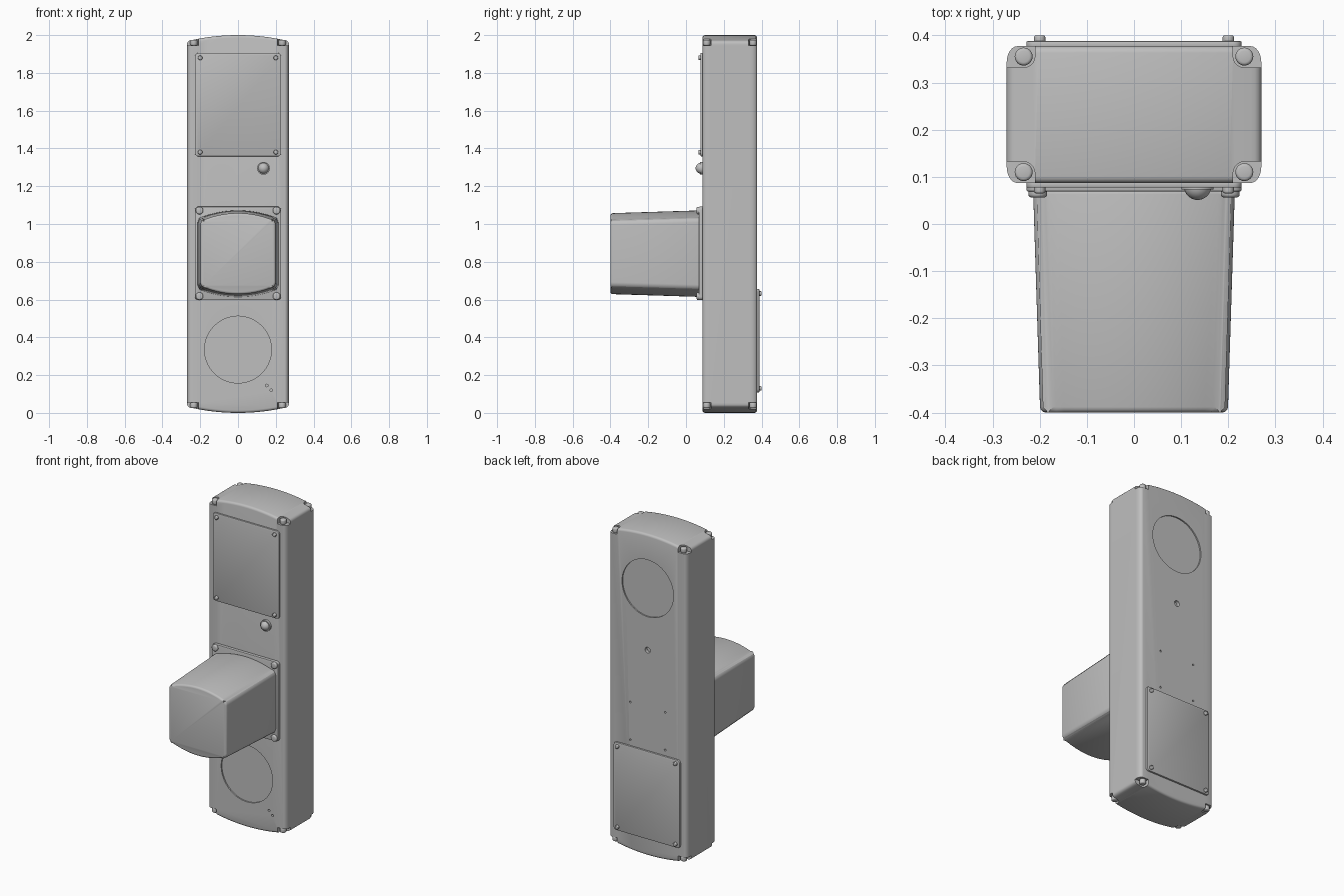
import bpy, bmesh, math
from mathutils import Matrix, Vector

if "Cube" in bpy.data.objects:
    bpy.data.objects.remove(bpy.data.objects["Cube"])

GREY = (0.52, 0.52, 0.52, 1)
grey = bpy.data.materials.new("plain grey")
grey.use_nodes = True
grey.diffuse_color = GREY
grey.node_tree.nodes["Principled BSDF"].inputs["Base Color"].default_value = GREY

FRONT, BACK = 0.087, 0.377
TURN = {"x": Matrix.Rotation(math.pi / 2, 4, "Y"),
        "y": Matrix.Rotation(math.pi / 2, 4, "X"),
        "z": Matrix.Identity(4)}


def finish(bm, name, rim=0, segments=3):
    """Turn a bmesh into a shaded object, rounding its sharp edges."""
    bmesh.ops.recalc_face_normals(bm, faces=bm.faces[:])
    mesh = bpy.data.meshes.new(name)
    bm.to_mesh(mesh)
    bm.free()
    mesh.materials.append(grey)
    obj = bpy.data.objects.new(name, mesh)
    bpy.context.collection.objects.link(obj)
    if rim:
        mod = obj.modifiers.new("rim", "BEVEL")
        mod.width, mod.segments = rim, segments
        mod.limit_method, mod.angle_limit = "ANGLE", math.radians(40)
        mod.use_clamp_overlap = False
        apply(obj, mod)
    return obj


def select(obj):
    bpy.ops.object.select_all(action="DESELECT")
    obj.select_set(True)
    bpy.context.view_layer.objects.active = obj


def apply(obj, mod):
    select(obj)
    bpy.ops.object.modifier_apply(modifier=mod.name)


def smooth(obj):
    select(obj)
    bpy.ops.object.shade_smooth_by_angle(angle=math.radians(32))


def add_cylinder(bm, centre, radius, depth, axis="y", sides=24):
    bmesh.ops.create_cone(bm, cap_ends=True, segments=sides, radius1=radius,
                          radius2=radius, depth=depth,
                          matrix=Matrix.Translation(centre) @ TURN[axis])


def add_box(bm, centre, size, axis, radius):
    """Box whose edges along one axis are rounded."""
    made = bmesh.ops.create_cube(bm, size=1, matrix=Matrix.Translation(centre)
                                 @ Matrix.Diagonal((*size, 1)))
    edges = {e for v in made["verts"] for e in v.link_edges
             if abs((e.verts[0].co - e.verts[1].co)[axis]) > 1e-5}
    bmesh.ops.bevel(bm, geom=list(edges), offset=radius, segments=5,
                    profile=0.5, affect="EDGES")


def barrel(name, mid_z, sections, edge_axis, radius, rim, steps=24):
    """Loft between sections (y, half width, half height at middle, at side)."""
    bm = bmesh.new()
    rings, corners = [], set()
    for y, wide, mid, side in sections:
        ring = []
        for sign in (1, -1):
            for i in range(steps + 1):
                t = sign * (1 - 2 * i / steps)
                v = bm.verts.new((wide * t, y, mid_z + sign * (mid - (mid - side) * t * t)))
                ring.append(v)
                if i in (0, steps):
                    corners.add(v)
        rings.append(ring)
        bm.faces.new(ring)
    a, b = rings
    for i in range(len(a)):
        j = (i + 1) % len(a)
        bm.faces.new((a[i], a[j], b[j], b[i]))
    bmesh.ops.recalc_face_normals(bm, faces=bm.faces[:])
    picked = []
    for e in bm.edges:
        d = e.verts[0].co - e.verts[1].co
        longest = max(range(3), key=lambda k: abs(d[k]))
        if all(v in corners for v in e.verts) and longest == edge_axis:
            picked.append(e)
    bmesh.ops.bevel(bm, geom=picked, offset=radius, segments=6,
                    profile=0.5, affect="EDGES")
    return finish(bm, name, rim)


def plate(name, y0, y1, z0, z1):
    bm = bmesh.new()
    add_box(bm, (0, (y0 + y1) / 2, (z0 + z1) / 2), (0.456, y1 - y0, z1 - z0), 1, 0.018)
    smooth(finish(bm, name, 0.003, 2))


def screw(name, centre, radius, depth, axis="y"):
    bm = bmesh.new()
    add_cylinder(bm, centre, radius, depth, axis)
    smooth(finish(bm, name, min(radius, depth) * 0.35))


# Housing with arched ends
housing = barrel("housing", 1.0, [(FRONT, 0.27, 1.0, 0.968), (BACK, 0.27, 1.0, 0.968)],
                 2, 0.035, 0.014)

# Corner pockets, round recesses and small holes cut from the housing
bm = bmesh.new()
for x in (-1, 1):
    for y in (0.087, 0.377):
        for z in (-1, 1):
            out = 1 if y > 0.2 else -1
            add_box(bm, (x * 0.26, y + out * 0.005, 1 + z * 0.995), (0.1, 0.1, 0.1), 2, 0.024)
add_cylinder(bm, (0, FRONT, 0.335), 0.177, 0.016, sides=64)
add_cylinder(bm, (0, BACK, 1.665), 0.177, 0.016, sides=64)
add_cylinder(bm, (0, BACK, 1.28), 0.018, 0.04)
for x, z in ((0.152, 0.145), (0.176, 0.12)):
    add_cylinder(bm, (x, FRONT, z), 0.007, 0.04, sides=12)
for x in (-0.12, 0.12):
    for z in (0.69, 0.925):
        add_cylinder(bm, (x, BACK, z), 0.006, 0.04, sides=12)
cutter = finish(bm, "housing_cutter")
cutter.hide_render = True
cut = housing.modifiers.new("cut", "BOOLEAN")
cut.object, cut.operation, cut.solver = cutter, "DIFFERENCE", "EXACT"
apply(housing, cut)
bpy.data.objects.remove(cutter)
smooth(housing)

# Rounded ears and screws in the corner pockets
for x, side in ((-0.234, "right"), (0.234, "left")):
    for y, face in ((0.11, "front"), (0.355, "back")):
        for z, end in ((0.04, "bottom"), (1.96, "top")):
            screw(f"corner_screw_{face}_{side}_{end}", (x, y, z), 0.019, 0.03, "z")

# Cover plates with their screws
plate("front_cover_plate", 0.077, FRONT + 0.004, 1.358, 1.905)
plate("back_cover_plate", BACK - 0.004, 0.388, 0.108, 0.655)
plate("hood_base_plate", 0.069, FRONT + 0.004, 0.597, 1.092)
for x, side in ((-0.2, "right"), (0.2, "left")):
    for lower, end in ((True, "bottom"), (False, "top")):
        screw(f"front_cover_screw_{side}_{end}", (x, 0.074, 1.38 if lower else 1.88), 0.012, 0.018)
        screw(f"back_cover_screw_{side}_{end}", (x, 0.391, 0.13 if lower else 0.632), 0.012, 0.018)
        screw(f"hood_screw_{side}_{end}", (x * 1.02, 0.067, 0.618 if lower else 1.071), 0.02, 0.022)

# Tapered hood projecting from the front
smooth(barrel("hood", 0.843, [(0.075, 0.214, 0.229, 0.186), (-0.4, 0.199, 0.214, 0.172)],
              1, 0.022, 0.012))

# Domed push button
bm = bmesh.new()
add_cylinder(bm, (0.135, 0.082, 1.295), 0.034, 0.018, sides=32)
bmesh.ops.create_uvsphere(bm, u_segments=32, v_segments=16, radius=0.029,
                          matrix=Matrix.Translation((0.135, 0.08, 1.295)))
smooth(finish(bm, "push_button"))
